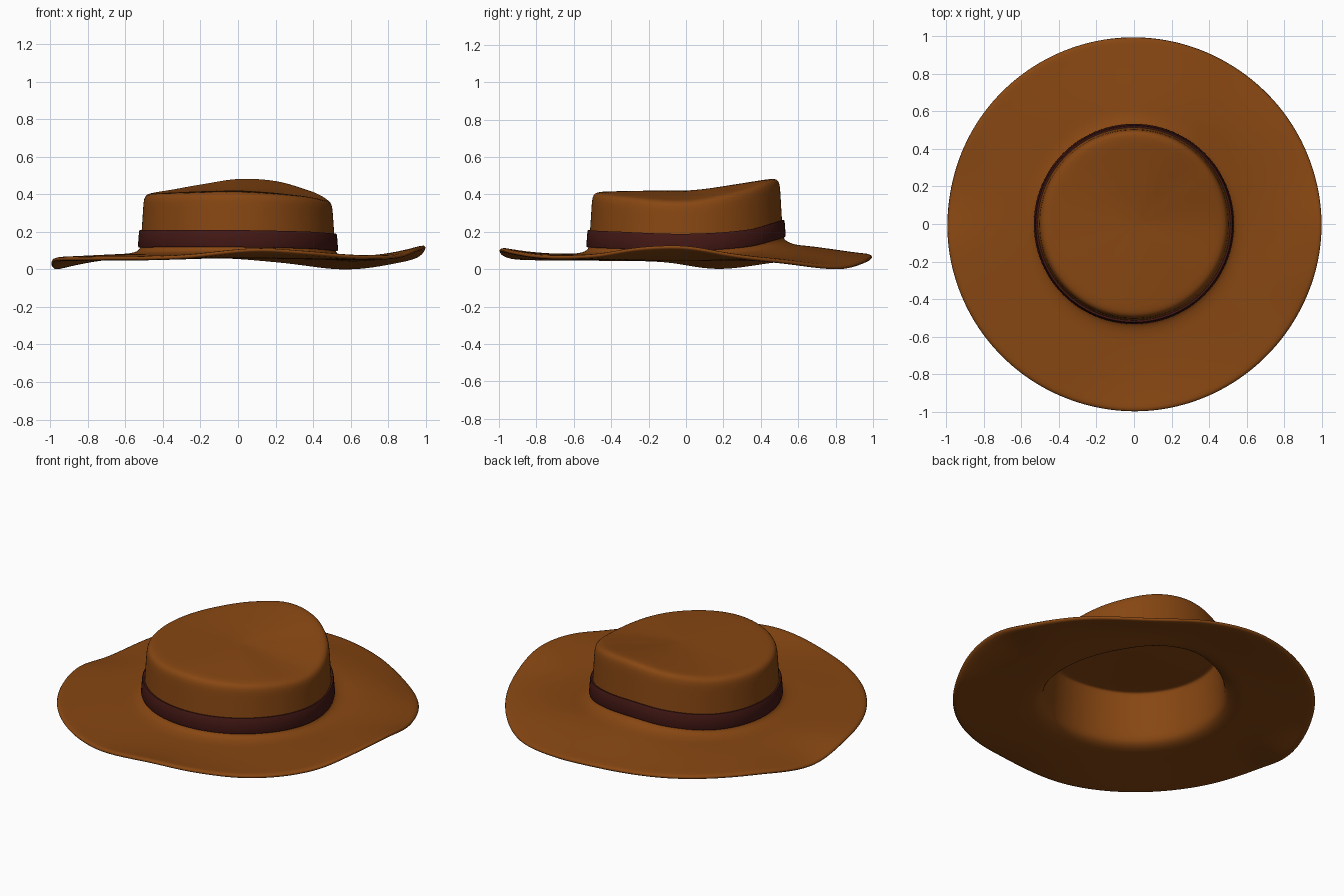
import bpy, bmesh, math

if "Cube" in bpy.data.objects:
    bpy.data.objects.remove(bpy.data.objects["Cube"])

SEG = 96


def periodic(knots):
    """Smooth closed curve through (degrees, value) knots."""
    n = len(knots)

    def knot(i):
        a, v = knots[i % n]
        return a + 360 * (i // n), v

    def slope(i):
        (a0, v0), (a1, v1) = knot(i - 1), knot(i + 1)
        return (v1 - v0) / (a1 - a0)

    def f(deg):
        i = max(k for k in range(n) if knots[k][0] <= deg)
        (a0, v0), (a1, v1) = knot(i), knot(i + 1)
        h = a1 - a0
        t = (deg - a0) / h
        return ((2*t**3 - 3*t**2 + 1) * v0 + (t**3 - 2*t**2 + t) * h * slope(i)
                + (3*t**2 - 2*t**3) * v1 + (t**3 - t**2) * h * slope(i + 1))
    return f


# height offsets around the crown rim and the band, and brim edge height
crown_d = periodic([(0, -.043), (37, .012), (66, .065), (90, .075), (113, .047),
                    (143, .012), (180, -.006), (225, -.004), (270, .002), (315, -.02)])
band_d = periodic([(0, -.02), (37, .0), (66, .04), (90, .055), (113, .035),
                   (143, .008), (180, 0), (225, 0), (270, 0), (315, -.008)])
edge_z = periodic([(0, .130), (15, .085), (30, .055), (55, .016), (77, .055), (95, .08),
                   (120, .075), (148, .062), (170, .018), (187, .06), (210, .068),
                   (251, .077), (275, .117), (291, .102), (310, .078), (330, .083),
                   (345, .122)])


def material(name, color):
    m = bpy.data.materials.new(name)
    m.diffuse_color = (*color, 1)
    m.use_nodes = True
    m.node_tree.nodes["Principled BSDF"].inputs["Base Color"].default_value = m.diffuse_color
    return m


def lathe(name, profile, mat, closed=False):
    """Spin (r, z, crown weight, band weight, edge weight) rings into a mesh."""
    bm = bmesh.new()
    rings = []
    for r, z, wc, wb, we in profile:
        ring = []
        for k in range(1 if r == 0 else SEG):
            deg = 360 * k / SEG
            a = math.radians(deg)
            h = z + wc * crown_d(deg) + wb * band_d(deg)
            h += we * (edge_z(deg) - h)
            ring.append(bm.verts.new((r * math.cos(a), r * math.sin(a), h)))
        rings.append(ring)
    pairs = list(zip(rings, rings[1:])) + ([(rings[-1], rings[0])] if closed else [])
    for a, b in pairs:
        for k in range(SEG):
            j = (k + 1) % SEG
            if len(a) == 1:
                bm.faces.new((a[0], b[k], b[j]))
            else:
                bm.faces.new((a[k], b[k], b[j], a[j]))
    me = bpy.data.meshes.new(name)
    bm.to_mesh(me)
    bm.free()
    me.materials.append(mat)
    ob = bpy.data.objects.new(name, me)
    bpy.context.collection.objects.link(ob)
    bpy.ops.object.select_all(action='DESELECT')
    ob.select_set(True)
    bpy.context.view_layer.objects.active = ob
    return ob


# crown and brim: one felt shell, from the centre of the top to the brim edge
profile = [(0, .42, 0, 0, 0), (.1, .42, .1, 0, 0), (.2, .419, .32, 0, 0),
           (.3, .417, .55, 0, 0), (.4, .414, .8, 0, 0), (.46, .412, .95, 0, 0),
           (.487, .405, 1, 0, 0), (.501, .385, 1, 0, 0), (.505, .34, .8, .2, 0),
           (.509, .27, .4, .6, 0), (.514, .2, 0, 1, 0), (.518, .12, 0, 1, 0),
           (.528, .102, 0, 1, 0), (.55, .09, 0, .95, 0), (.59, .083, 0, .85, 0)]
for i in range(1, 11):
    t = i / 10
    profile.append((.59 + .408 * t, .083 - .008 * t, 0, .85 - .35 * t, t ** 1.9))
felt = lathe("hat_crown_and_brim", profile, material("brown_felt", (.242, .062, .006)))
shell = felt.modifiers.new("thickness", 'SOLIDIFY')
shell.thickness = .024
shell.offset = -1
sub = felt.modifiers.new("smooth", 'SUBSURF')
sub.levels = sub.render_levels = 1
bpy.ops.object.shade_smooth()

# hat band: closed ring hugging the base of the crown
lathe("hat_band", [(.508, .207, 0, 1, 0), (.523, .209, 0, 1, 0), (.527, .203, 0, 1, 0),
                   (.533, .126, 0, 1, 0), (.53, .118, 0, 1, 0), (.512, .118, 0, 1, 0)],
      material("dark_band", (.055, .009, .007)), closed=True)
bpy.ops.object.shade_smooth_by_angle()
